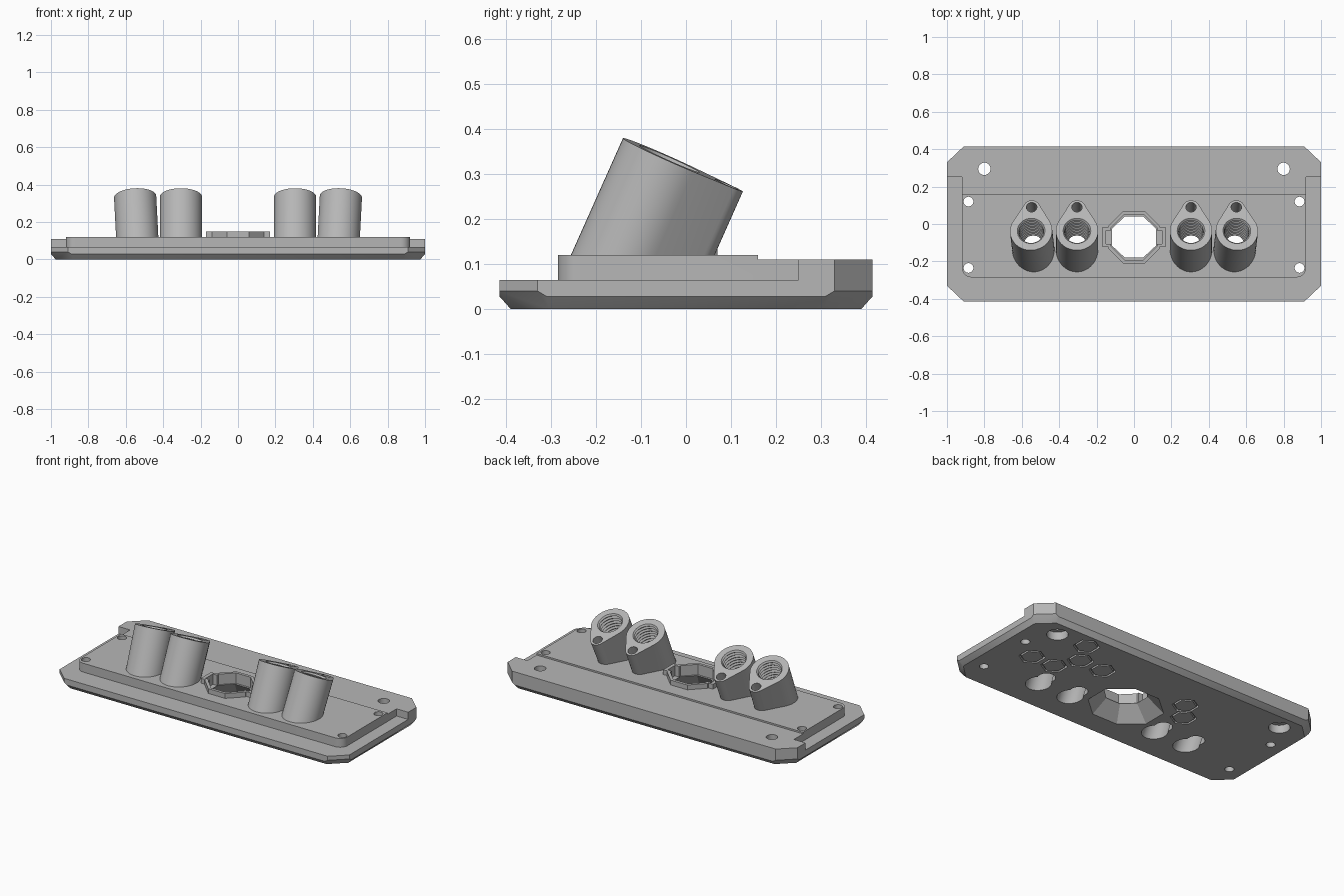
import bpy, bmesh
from math import sin, cos, pi, radians, asin
from mathutils import Matrix, Vector

if "Cube" in bpy.data.objects:
    bpy.data.objects.remove(bpy.data.objects["Cube"], do_unlink=True)

grey = bpy.data.materials.new("plain grey")
grey.use_nodes = True
grey.diffuse_color = (0.47, 0.47, 0.47, 1)
grey.node_tree.nodes["Principled BSDF"].inputs["Base Color"].default_value = grey.diffuse_color


def finish(bm, name):
    bmesh.ops.recalc_face_normals(bm, faces=bm.faces)
    mesh = bpy.data.meshes.new(name)
    bm.to_mesh(mesh)
    bm.free()
    mesh.materials.append(grey)
    obj = bpy.data.objects.new(name, mesh)
    bpy.context.collection.objects.link(obj)
    return obj


def loft(name, rings, matrix=Matrix(), closed=False):
    """Skin equal-length point rings; cap the ends or close into a loop."""
    bm = bmesh.new()
    loops = [[bm.verts.new(matrix @ Vector(p)) for p in ring] for ring in rings]
    pairs = list(zip(loops, loops[1:]))
    if closed:
        pairs.append((loops[-1], loops[0]))
    else:
        bm.faces.new(loops[0])
        bm.faces.new(loops[-1])
    for a, b in pairs:
        for i in range(len(a)):
            j = (i + 1) % len(a)
            bm.faces.new((a[i], a[j], b[j], b[i]))
    return finish(bm, name)


def at(points, z):
    return [(x, y, z) for x, y in points]


def prism(name, points, z0, z1, matrix=Matrix()):
    return loft(name, [at(points, z0), at(points, z1)], matrix)


def arc(x, y, r, start, end, n):
    return [(x + r * cos(start + (end - start) * i / n),
             y + r * sin(start + (end - start) * i / n)) for i in range(n + 1)]


def circle(x, y, r, n=32, turn=0):
    return arc(x, y, r, turn, turn + 2 * pi, n)[:-1]


def cut(targets, cutter):
    for target in targets:
        mod = target.modifiers.new("cut", "BOOLEAN")
        mod.operation = "DIFFERENCE"
        mod.solver = "EXACT"
        mod.object = cutter
        bpy.context.view_layer.objects.active = target
        bpy.ops.object.modifier_apply(modifier=mod.name)
    bpy.data.objects.remove(cutter, do_unlink=True)


# Base plate: chamfered hull
bm = bmesh.new()
corner = [(0.975, 0.305, 0), (0.885, 0.39, 0), (1, 0.31, 0.028), (0.89, 0.415, 0.028),
          (1, 0.33, 0.04), (0.91, 0.415, 0.04), (1, 0.33, 0.12), (0.91, 0.415, 0.12)]
for x, y, z in corner:
    for sx in (-1, 1):
        for sy in (-1, 1):
            bm.verts.new((x * sx, y * sy, z))
hull = bmesh.ops.convex_hull(bm, input=bm.verts)
bmesh.ops.dissolve_limit(bm, angle_limit=0.01, verts=bm.verts, edges=bm.edges)
plate = finish(bm, "base_plate")

# Low border around the raised pad, and the slightly lower rear shelf
inner = [(0.92, 0.25)] + arc(0.87, -0.235, 0.05, 0, -pi / 2, 8)
border = [(-1.1, 0.25), (-1.1, -0.6), (1.1, -0.6), (1.1, 0.25)] + inner
border += [(-x, y) for x, y in reversed(inner)]
cut([plate], prism("border_cutter", border, 0.065, 0.3))
cut([plate], prism("shelf_cutter", [(-1.1, 0.16), (1.1, 0.16), (1.1, 0.6), (-1.1, 0.6)], 0.11, 0.3))

# Screw holes
for s in (-1, 1):
    for x, y, r in ((0.8, 0.295, 0.033), (0.885, 0.12, 0.026), (0.885, -0.235, 0.026)):
        cut([plate], prism("hole_cutter", circle(s * x, y, r), -0.1, 0.3))
    cut([plate], prism("counterbore_cutter", circle(s * 0.8, 0.295, 0.06), -0.1, 0.05))

# Hexagonal grooves underneath
for x, y in ((0.75, 0.018), (0.592, 0.018), (0.592, 0.298), (0.517, 0.155),
             (0.353, 0.149), (-0.247, 0.148), (-0.325, 0.038)):
    outer, core = (circle(x, y, r, 6, pi / 2) for r in (0.075, 0.062))
    cut([plate], loft("groove_cutter", [at(outer, -0.01), at(outer, 0.015),
                                        at(core, 0.015), at(core, -0.01)], closed=True))


# Central keyed collar, its pocket and the flared opening below
def keyed(a, key, w):
    h = a * 0.414
    q = [(a + key, w), (a, w), (a, h), (h, a)]
    half = q + [(-x, y) for x, y in reversed(q)]
    ring = half + [(-x, -y) for x, y in half]
    return [(x, y - 0.07) for x, y in ring]


def octagon(hx, hy):
    k = 1 / cos(pi / 8)
    return [(x * hx * k, y * hy * k - 0.07) for x, y in circle(0, 0, 1, 8, pi / 8)]


outer, core = keyed(0.14, 0.032, 0.05), keyed(0.122, 0.028, 0.036)
loft("center_collar", [at(outer, 0.115), at(outer, 0.15), at(core, 0.15), at(core, 0.115)], closed=True)
cut([plate], prism("pocket_cutter", core, 0.085, 0.3))
cut([plate], loft("flare_cutter", [at(octagon(0.22, 0.19), -0.01), at(octagon(0.115, 0.107), 0.088)]))

# Tilted tubes with a teardrop section, a threaded bore and a small blind hole
R, TIP, REACH = 0.113, 0.045, 0.134
phi = asin((R - TIP) / REACH)
teardrop = arc(0, 0, R, pi - phi, 2 * pi + phi, 36) + arc(0, REACH, TIP, phi, pi - phi, 14)
thread = [circle(0, 0, 0.072, 32) for i in range(1)]
thread = [at(circle(0, 0, 0.066 if i % 2 else 0.074), 0.02 - 0.01 * i) for i in range(28)]
thread += [at(circle(0, 0, 0.071), z) for z in (-0.27, -0.5)]

for side, label in ((-1, "right"), (1, "left")):
    for x, lean, place in ((0.305, 0, "inner"), (0.55, 3, "outer")):
        frame = (Matrix.Translation((side * x, -0.037, 0.334))
                 @ Matrix.Rotation(radians(side * lean), 4, "Y")
                 @ Matrix.Rotation(radians(-24), 4, "X"))
        axis = frame.to_3x3() @ Vector((0, 0, 1))
        top = [frame @ Vector(p) for p in at(teardrop, 0)]
        foot = [p - axis * ((p.z - 0.115) / axis.z) for p in top]
        tube = loft(f"{label}_{place}_tube", [foot, top])
        cut([tube, plate], loft("thread_cutter", thread, frame))
        cut([tube], prism("pin_cutter", circle(0, 0.139, 0.028, 24), -0.12, 0.05, frame))
        foot_x = side * (x - 0.22 * sin(radians(lean)))
        cut([plate], prism("sight_cutter", circle(foot_x, -0.11, 0.05), -0.1, 0.15))

# Smooth the round walls, keep edges crisp
for obj in bpy.context.collection.objects:
    if obj.type == "MESH" and grey.name in obj.data.materials:
        bpy.ops.object.select_all(action="DESELECT")
        obj.select_set(True)
        bpy.context.view_layer.objects.active = obj
        bpy.ops.object.shade_smooth_by_angle(angle=radians(25))
